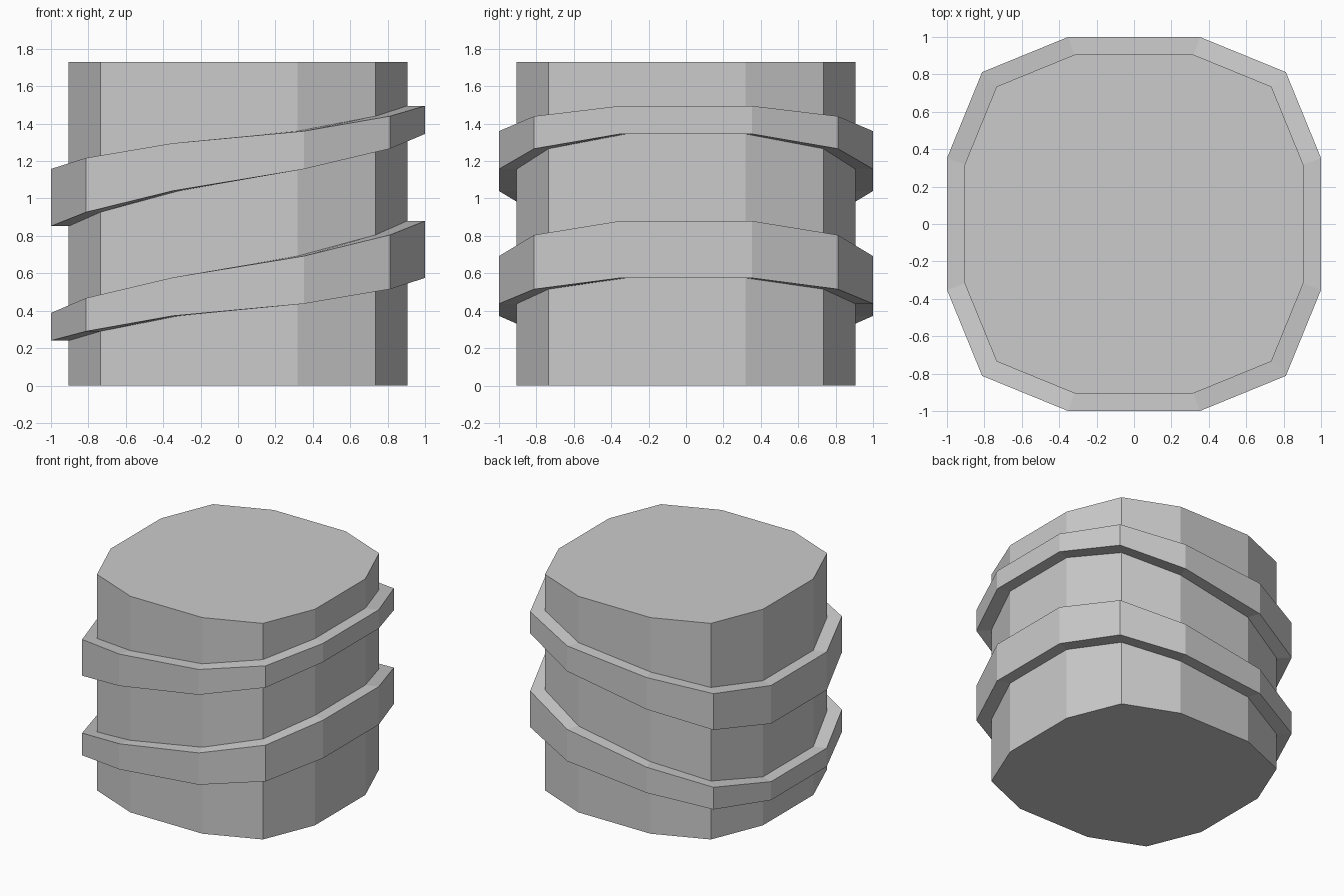
import bpy, bmesh

if "Cube" in bpy.data.objects:
    bpy.data.objects.remove(bpy.data.objects["Cube"])

# 12-sided rounded-square outline: one corner, rotated round the four quadrants
CORE, OUTER, HEIGHT = 0.905, 1.0, 1.73
corner = [(1.0, 0.352), (0.812, 0.812), (0.352, 1.0)]
outline = []
for turn in range(4):
    for x, y in corner:
        for _ in range(turn):
            x, y = -y, x
        outline.append((x, y))

# Edge heights of the two tilted bands; they depend only on the x column
columns = [-1.0, -0.812, -0.352, 0.352, 0.812, 1.0]
low_bottom = [0.24, 0.29, 0.372, 0.437, 0.515, 0.575]
low_top = [0.388, 0.468, 0.577, 0.692, 0.805, 0.88]
high_bottom = [0.852, 0.927, 1.04, 1.157, 1.266, 1.345]
high_top = [1.158, 1.217, 1.295, 1.36, 1.44, 1.495]


def flat(z):
    return [z] * 6


# One continuous skin: rings of (scale, heights per column) from base to top
rings = [(CORE, flat(0.0))]
for bottom, top in ((low_bottom, low_top), (high_bottom, high_top)):
    rings += [(CORE, bottom), (OUTER, bottom), (OUTER, top), (CORE, top)]
rings.append((CORE, flat(HEIGHT)))

bm = bmesh.new()
loops = []
for scale, heights in rings:
    loops.append([bm.verts.new((x * scale, y * scale, heights[columns.index(x)]))
                  for x, y in outline])

# Side walls and band ledges
for a, b in zip(loops, loops[1:]):
    for i in range(12):
        j = (i + 1) % 12
        bm.faces.new((a[i], a[j], b[j], b[i]))

# End caps
bm.faces.new(loops[0][::-1])
bm.faces.new(loops[-1])
bmesh.ops.recalc_face_normals(bm, faces=bm.faces)

mesh = bpy.data.meshes.new("banded_drum")
bm.to_mesh(mesh)
bm.free()
drum = bpy.data.objects.new("banded_drum", mesh)
bpy.context.collection.objects.link(drum)
